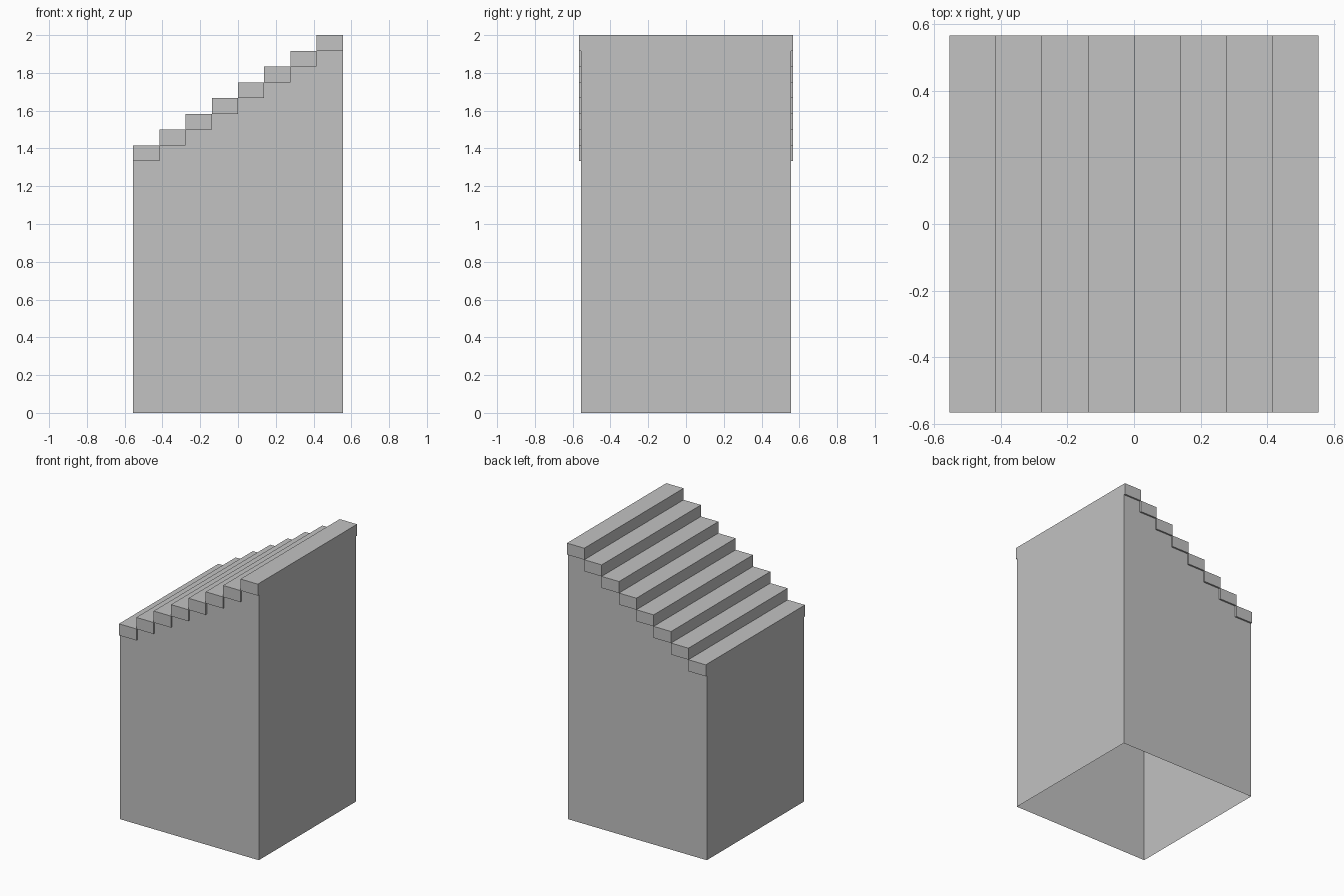
import bpy
import bmesh

cube = bpy.data.objects.get("Cube")
if cube:
    bpy.data.objects.remove(cube, do_unlink=True)

STEPS = 8
HALF_X = 0.555          # half length of the block
HALF_Y = 0.555          # half width of the block
TREAD_HALF_Y = 0.567    # treads overhang the side walls
RUN = 2 * HALF_X / STEPS
RISE = 1 / 12
BASE_Z = 2 - STEPS * RISE

grey = bpy.data.materials.new("plain grey")
grey.use_nodes = True
colour = (0.54, 0.54, 0.54, 1)
grey.diffuse_color = colour
grey.node_tree.nodes["Principled BSDF"].inputs["Base Color"].default_value = colour


def add_object(name, bm):
    mesh = bpy.data.meshes.new(name)
    bm.to_mesh(mesh)
    bm.free()
    mesh.materials.append(grey)
    obj = bpy.data.objects.new(name, mesh)
    bpy.context.collection.objects.link(obj)
    return obj


# Stepped wall outline, from the low end up to the high end
outline = [(-HALF_X, 0)]
for i in range(STEPS):
    x, z = -HALF_X + i * RUN, BASE_Z + i * RISE
    outline += [(x, z), (x + RUN, z)]
outline.append((HALF_X, 0))

# Thin walls, open underneath, closed above by the treads
bm = bmesh.new()
front = [bm.verts.new((x, -HALF_Y, z)) for x, z in outline]
back = [bm.verts.new((x, HALF_Y, z)) for x, z in outline]
bm.faces.new(reversed(front))
bm.faces.new(back)
bm.faces.new((front[0], front[1], back[1], back[0]))
bm.faces.new((front[-2], front[-1], back[-1], back[-2]))
bmesh.ops.recalc_face_normals(bm, faces=bm.faces)
add_object("stair_walls", bm)

# One box per tread, each resting on its step
for i in range(STEPS):
    bm = bmesh.new()
    bmesh.ops.create_cube(bm, size=1)
    bmesh.ops.scale(bm, vec=(RUN, 2 * TREAD_HALF_Y, RISE), verts=bm.verts)
    tread = add_object(f"tread_{i + 1}", bm)
    tread.location = (-HALF_X + (i + 0.5) * RUN, 0, BASE_Z + (i + 0.5) * RISE)
